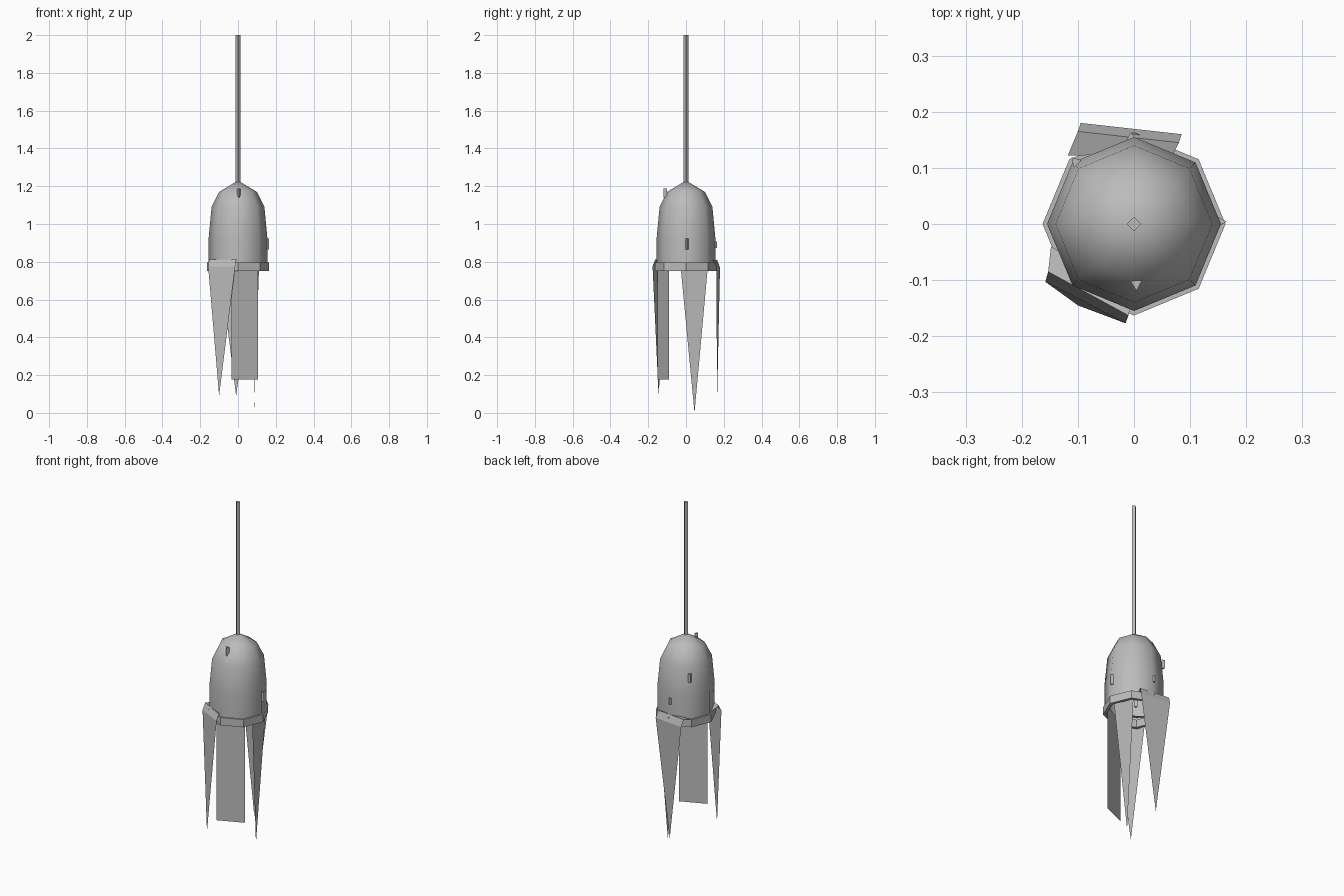
import bpy
from math import sin, cos, pi
from mathutils import Vector

if "Cube" in bpy.data.objects:
    bpy.data.objects.remove(bpy.data.objects["Cube"], do_unlink=True)

GREY = (0.5, 0.5, 0.5, 1)
steel = bpy.data.materials.new("plain grey")
steel.use_nodes = True
steel.diffuse_color = GREY
steel.node_tree.nodes["Principled BSDF"].inputs["Base Color"].default_value = GREY


def build(name, verts, faces, smooth=False):
    mesh = bpy.data.meshes.new(name)
    mesh.from_pydata(verts, [], faces)
    mesh.materials.append(steel)
    for p in mesh.polygons:
        p.use_smooth = smooth
    obj = bpy.data.objects.new(name, mesh)
    bpy.context.collection.objects.link(obj)
    return obj


def lathe(name, profile, sides, centre=(0, 0), turn=0.0, smooth=False, closed=False):
    """Spin (radius, height) points into rings; zero radius makes a single tip."""
    verts, rings, faces = [], [], []
    for r, z in profile:
        n = sides if r > 0 else 1
        rings.append([len(verts) + i % n for i in range(sides)])
        for i in range(n):
            a = turn + 2 * pi * i / sides
            verts.append((centre[0] + r * cos(a), centre[1] + r * sin(a), z))
    pairs = list(zip(rings, rings[1:]))
    if closed:
        pairs.append((rings[-1], rings[0]))
    for low, high in pairs:
        for i in range(sides):
            j = (i + 1) % sides
            quad = [low[i], low[j], high[j], high[i]]
            faces.append(list(dict.fromkeys(quad)))
    return build(name, verts, faces, smooth)


def flap(name, rows, tip=None):
    """Sheet through pairs of points, ending in an optional pointed tip."""
    verts = [p for row in rows for p in row]
    faces = [(2 * i, 2 * i + 2, 2 * i + 3, 2 * i + 1) for i in range(len(rows) - 1)]
    if tip:
        verts.append(tip)
        last = len(verts) - 1
        faces.append((last - 2, last, last - 1))
    return build(name, verts, faces)


# Helmet bowl, brim band and top spike
lathe("helmet_dome", [(0.155, 0.77), (0.155, 0.93), (0.14, 1.09),
                      (0.1, 1.17), (0, 1.23)], 8, smooth=True)
lathe("brim_band", [(0.146, 0.75), (0.163, 0.75), (0.163, 0.795), (0.146, 0.795)],
      8, closed=True)
lathe("top_spike", [(0, 1.2), (0.013, 1.2), (0.013, 2), (0, 2)], 4)

# Small three-sided studs: position, size, base height, top height
studs = {
    "front_stud": (0.004, -0.107, 0.012, 1.14, 1.187),
    "left_stud": (0.154, 0.004, 0.011, 0.865, 0.923),
    "back_stud": (-0.005, 0.155, 0.009, 0.872, 0.908),
    "back_right_stud": (-0.104, 0.111, 0.011, 1.01, 1.06),
    "front_right_stud": (-0.1, -0.104, 0.009, 0.872, 0.908),
}
for name, (x, y, r, z0, z1) in studs.items():
    out = Vector((1, 0)).angle_signed(Vector((x, y)))
    lathe(name, [(0, z0), (r, z0), (r, z1), (0, z1)], 3, (x, y), -out)

# Pointed flaps draped over the brim
flap("front_right_flap",
     [((-0.148, -0.04, 0.8), (0.0, -0.125, 0.8)),
      ((-0.153, -0.085, 0.812), (-0.01, -0.163, 0.812)),
      ((-0.158, -0.103, 0.775), (-0.015, -0.177, 0.775))],
     (-0.1, -0.145, 0.09))
flap("back_flap",
     [((-0.118, 0.122, 0.8), (0.07, 0.125, 0.8)),
      ((-0.1, 0.165, 0.81), (0.08, 0.145, 0.81)),
      ((-0.095, 0.18, 0.77), (0.085, 0.16, 0.77))],
     (-0.01, 0.165, 0.09))

# Flaps hanging from inside the brim
flap("left_flap", [((0.112, -0.03, 0.79), (0.1, 0.117, 0.79))], (0.085, 0.045, 0))
flap("front_left_flap",
     [((-0.035, -0.15, 0.79), (0.107, -0.09, 0.79)),
      ((-0.035, -0.15, 0.178), (0.107, -0.09, 0.178))])
